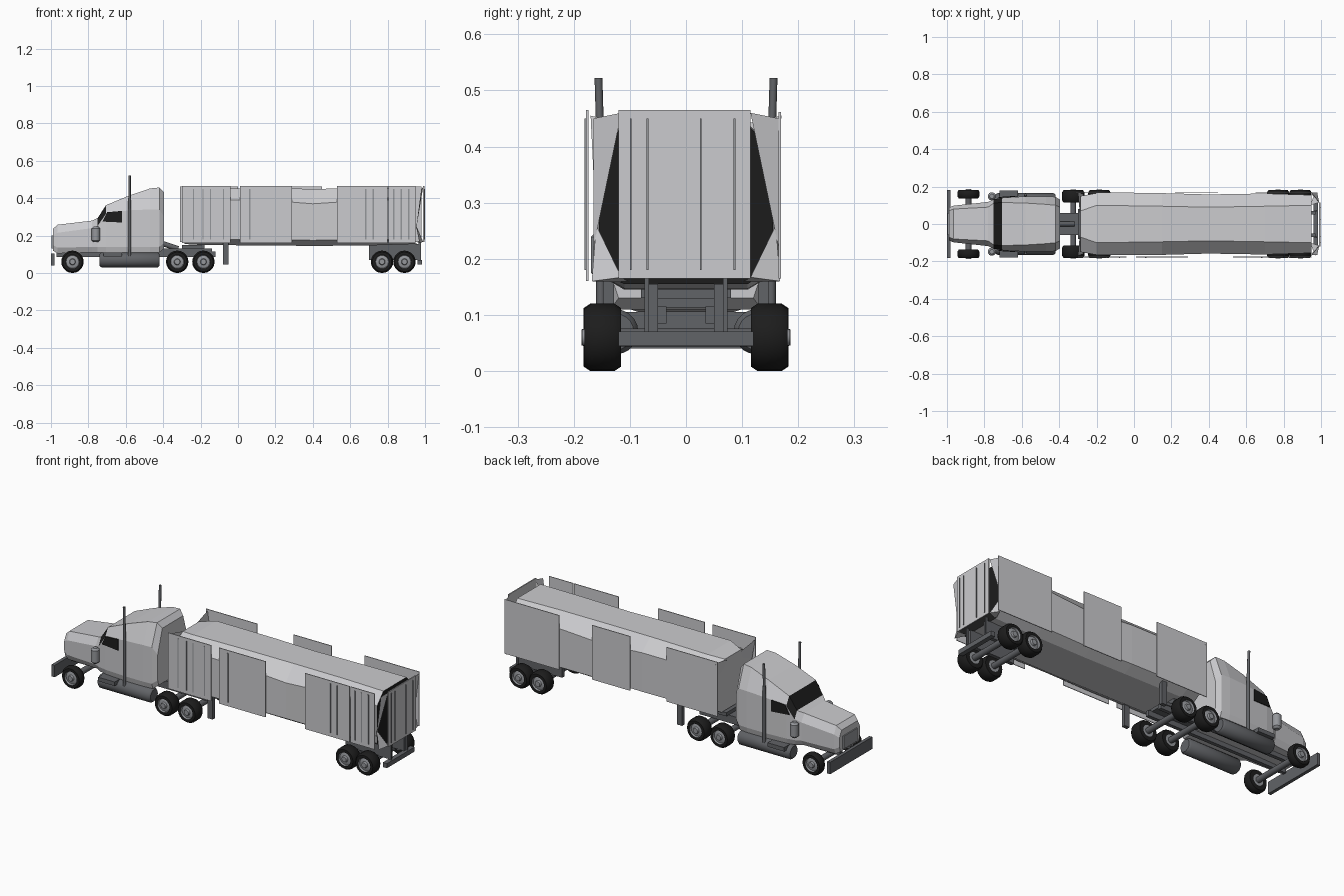
import bpy
import bmesh
import math
from mathutils import Matrix, Vector

cube = bpy.data.objects.get("Cube")
if cube:
    bpy.data.objects.remove(cube, do_unlink=True)


def material(name, r, g, b):
    m = bpy.data.materials.new(name)
    m.use_nodes = True
    m.diffuse_color = (r, g, b, 1)
    m.node_tree.nodes["Principled BSDF"].inputs["Base Color"].default_value = (r, g, b, 1)
    return m


PALE = material("pale grey paint", 0.60, 0.60, 0.62)
METAL = material("mid grey metal", 0.30, 0.31, 0.33)
STEEL = material("dark grey steel", 0.12, 0.125, 0.135)
BLACK = material("black", 0.012, 0.012, 0.012)


def finish(name, bm, mats, smooth=False):
    bmesh.ops.recalc_face_normals(bm, faces=bm.faces)
    me = bpy.data.meshes.new(name)
    bm.to_mesh(me)
    bm.free()
    for m in mats:
        me.materials.append(m)
    ob = bpy.data.objects.new(name, me)
    bpy.context.collection.objects.link(ob)
    if smooth:
        bpy.ops.object.select_all(action="DESELECT")
        ob.select_set(True)
        bpy.context.view_layer.objects.active = ob
        bpy.ops.object.shade_smooth_by_angle(angle=math.radians(40))
    return ob


def box(name, x, y, z, mat):
    """Box from (low, high) ranges."""
    bm = bmesh.new()
    bmesh.ops.create_cube(bm, size=1)
    for v in bm.verts:
        v.co = Vector([(r[0] + r[1]) / 2 + c * (r[1] - r[0]) for c, r in zip(v.co, (x, y, z))])
    return finish(name, bm, [mat])


def rod(name, a, b, r, mat, sides=14):
    """Cylinder between two points."""
    a, b = Vector(a), Vector(b)
    turn = (b - a).to_track_quat("Z", "Y").to_matrix().to_4x4()
    bm = bmesh.new()
    bmesh.ops.create_cone(bm, cap_ends=True, segments=sides, radius1=r, radius2=r,
                          depth=(b - a).length, matrix=Matrix.Translation((a + b) / 2) @ turn)
    return finish(name, bm, [mat], True)


def turned(name, profile, centre, axis, mats, dark=None, sides=20):
    """Revolve (radius, offset) points; bands listed in dark use the second material."""
    turn = Vector(axis).to_track_quat("Z", "Y").to_matrix().to_4x4()
    place = Matrix.Translation(centre) @ turn
    bm = bmesh.new()
    rings = [[bm.verts.new(place @ Vector((r * math.cos(t), r * math.sin(t), h)))
              for t in (math.tau * i / sides for i in range(sides))] for r, h in profile]
    for k, (p, q) in enumerate(zip(rings, rings[1:])):
        for i in range(sides):
            j = (i + 1) % sides
            f = bm.faces.new((p[i], p[j], q[j], q[i]))
            f.material_index = int(dark is not None and k in dark)
    bm.faces.new(rings[0])
    bm.faces.new(rings[-1])
    return finish(name, bm, mats, True)


def loft(name, sections, mats, rule):
    """Hull through sections (x, bottom, shoulder, top, width, top width, bottom width)."""
    bm = bmesh.new()
    rings = []
    for x, zb, zs, zt, w, wt, wb in sections:
        half = [(wb, zb), (w, zb + 0.03), (w, zs), (wt, zt)]
        pts = half + [(-y, z) for y, z in reversed(half)]
        rings.append([bm.verts.new((x, y, z)) for y, z in pts])
    n = len(rings[0])
    for p, q in zip(rings, rings[1:]):
        for i in range(n):
            bm.faces.new((p[i], p[(i + 1) % n], q[(i + 1) % n], q[i]))
    bm.faces.new(rings[0])
    bm.faces.new(rings[-1])
    bm.normal_update()
    for f in bm.faces:
        f.material_index = rule(f.calc_center_median())
    return finish(name, bm, mats)


def sheet(name, pts, mat):
    bm = bmesh.new()
    bm.faces.new([bm.verts.new(p) for p in pts])
    return finish(name, bm, [mat])


# Tractor: bonnet, cab and sleeper in one hull, with a glazed windscreen band
loft("cab_body", [
    (-0.99, 0.12, 0.20, 0.235, 0.088, 0.07, 0.08),
    (-0.965, 0.105, 0.215, 0.258, 0.098, 0.08, 0.085),
    (-0.78, 0.11, 0.24, 0.28, 0.118, 0.09, 0.10),
    (-0.75, 0.11, 0.255, 0.295, 0.132, 0.112, 0.12),
    (-0.705, 0.11, 0.32, 0.363, 0.14, 0.115, 0.13),
    (-0.58, 0.11, 0.335, 0.415, 0.148, 0.112, 0.14),
    (-0.47, 0.11, 0.34, 0.452, 0.148, 0.105, 0.14),
    (-0.42, 0.11, 0.34, 0.457, 0.145, 0.10, 0.135),
    (-0.395, 0.13, 0.30, 0.43, 0.13, 0.09, 0.12),
], [PALE, BLACK], lambda c: int(-0.75 < c.x < -0.705 and c.z > 0.29))
box("grille", (-0.997, -0.989), (-0.06, 0.06), (0.13, 0.20), METAL)
box("front_bumper", (-1.0, -0.982), (-0.182, 0.182), (0.04, 0.105), STEEL)

for s, side in ((1, "left"), (-1, "right")):
    # Side glass plate
    bm = bmesh.new()
    glass = [bm.verts.new((x, s * y, z)) for x, y, z in
             ((-0.725, 0.139, 0.275), (-0.62, 0.147, 0.27), (-0.62, 0.147, 0.332), (-0.70, 0.142, 0.325))]
    out = bmesh.ops.extrude_face_region(bm, geom=[bm.faces.new(glass)])
    for v in out["geom"]:
        if isinstance(v, bmesh.types.BMVert):
            v.co.y += s * 0.004
    finish(side + "_side_window", bm, [BLACK])
    # Air cleaner, tank, step and stack
    turned(side + "_air_cleaner", [(0.012, -0.042), (0.022, -0.032), (0.022, 0.032), (0.012, 0.042)],
           (-0.76, s * 0.148, 0.207), (0, 0, 1), [METAL], sides=14)
    turned(side + "_fuel_tank", [(0.032, 0), (0.04, 0.01), (0.04, 0.31), (0.032, 0.32)],
           (-0.74, s * 0.125, 0.07), (1, 0, 0), [STEEL])
    box(side + "_step", (-0.72, -0.62), (min(s * 0.13, s * 0.18), max(s * 0.13, s * 0.18)), (0.088, 0.11), STEEL)
    rod(side + "_exhaust_lower", (-0.58, s * 0.152, 0.09), (-0.58, s * 0.152, 0.40), 0.008, STEEL, 10)
    rod(side + "_exhaust_tip", (-0.58, s * 0.152, 0.39), (-0.58, s * 0.156, 0.522), 0.007, STEEL, 10)
    box(side + "_chassis_rail", (-0.97, -0.12), (s * 0.045 - 0.01, s * 0.045 + 0.01), (0.085, 0.115), STEEL)
    # Trailer supports
    box(side + "_landing_leg", (-0.08, -0.05), (s * 0.138 - 0.01, s * 0.138 + 0.01), (0.045, 0.17), STEEL)
    box(side + "_rear_post", (0.965, 0.978), (s * 0.07 - 0.004, s * 0.07 + 0.004), (0.05, 0.17), STEEL)
    box(side + "_trailer_rail", (0.70, 0.97), (s * 0.06 - 0.01, s * 0.06 + 0.01), (0.07, 0.155), STEEL)

# Coupling deck behind the cab
box("deck", (-0.42, -0.14), (-0.06, 0.06), (0.113, 0.13), STEEL)
box("coupling_plate", (-0.30, -0.18), (-0.08, 0.08), (0.13, 0.15), STEEL)
rod("deck_ramp", (-0.41, 0, 0.16), (-0.32, 0, 0.13), 0.014, STEEL)
box("underride_bar", (0.96, 0.985), (-0.12, 0.12), (0.045, 0.07), STEEL)

# Wheels and axles: tyre bands in black, dished hub in metal
for x, label, width, mid in ((-0.885, "steer", 0.045, 0.16), (-0.325, "drive_front", 0.065, 0.148),
                             (-0.185, "drive_rear", 0.065, 0.148), (0.77, "trailer_front", 0.065, 0.148),
                             (0.89, "trailer_rear", 0.065, 0.148)):
    rod(label + "_axle", (x, -mid, 0.06), (x, mid, 0.06), 0.016, STEEL)
    h = width / 2
    profile = [(0.03, -h), (0.052, -h), (0.06, -h + 0.012), (0.06, h - 0.012), (0.052, h),
               (0.037, h), (0.034, h - 0.01), (0.017, h - 0.006), (0.014, h + 0.004)]
    for s, side in ((1, "left"), (-1, "right")):
        turned(side + "_" + label + "_wheel", profile, (x, s * mid, 0.06), (0, s, 0),
               [METAL, BLACK], dark=range(5))

# Trailer hull with dark open rear
loft("trailer_body", [
    (-0.285, 0.155, 0.39, 0.435, 0.15, 0.07, 0.10),
    (-0.20, 0.15, 0.39, 0.45, 0.165, 0.10, 0.11),
    (0.15, 0.147, 0.39, 0.452, 0.165, 0.095, 0.11),
    (0.40, 0.145, 0.37, 0.45, 0.158, 0.09, 0.11),
    (0.70, 0.147, 0.39, 0.452, 0.163, 0.095, 0.11),
    (0.95, 0.155, 0.39, 0.45, 0.155, 0.10, 0.11),
], [PALE, BLACK], lambda c: int(c.x > 0.945))

# Flat side panels, different on each side
for i, (a, b) in enumerate(((-0.30, -0.04), (0.01, 0.29), (0.53, 0.80), (0.805, 0.95))):
    box("right_panel_%d" % i, (a, b), (-0.178, -0.174), (0.16, 0.465), PALE)
for i, (a, b) in enumerate(((-0.31, 0.0), (0.22, 0.45), (0.65, 0.98))):
    box("left_panel_%d" % i, (a, b), (0.165, 0.169), (0.165, 0.462), PALE)
for i, x in enumerate((-0.24, -0.19, -0.15, -0.08, 0.06, 0.68, 0.72, 0.83, 0.87, 0.91)):
    box("panel_rib_%d" % i, (x, x + 0.006), (-0.181, -0.177), (0.18, 0.45), METAL)

# Rear door with seams, and bent corner sheets at both ends
box("rear_door", (0.99, 0.996), (-0.12, 0.115), (0.165, 0.465), PALE)
for i, y in enumerate((-0.10, -0.07, 0.025, 0.085)):
    box("door_seam_%d" % i, (0.996, 1.0), (y, y + 0.003), (0.18, 0.45), METAL)
for s, side in ((1, "left"), (-1, "right")):
    sheet(side + "_rear_upper_sheet", [(0.99, s * 0.115, 0.46), (0.98, s * 0.165, 0.45), (0.95, s * 0.165, 0.22)], PALE)
    sheet(side + "_rear_lower_sheet", [(0.99, s * 0.115, 0.167), (0.97, s * 0.168, 0.16), (0.95, s * 0.16, 0.26)], PALE)
    sheet(side + "_rear_floor_sheet", [(0.99, s * 0.115, 0.167), (0.97, s * 0.168, 0.16), (0.94, s * 0.10, 0.158)], PALE)
    sheet(side + "_front_sheet", [(-0.29, s * 0.06, 0.43), (-0.30, s * 0.17, 0.455), (-0.27, s * 0.16, 0.25)], PALE)
